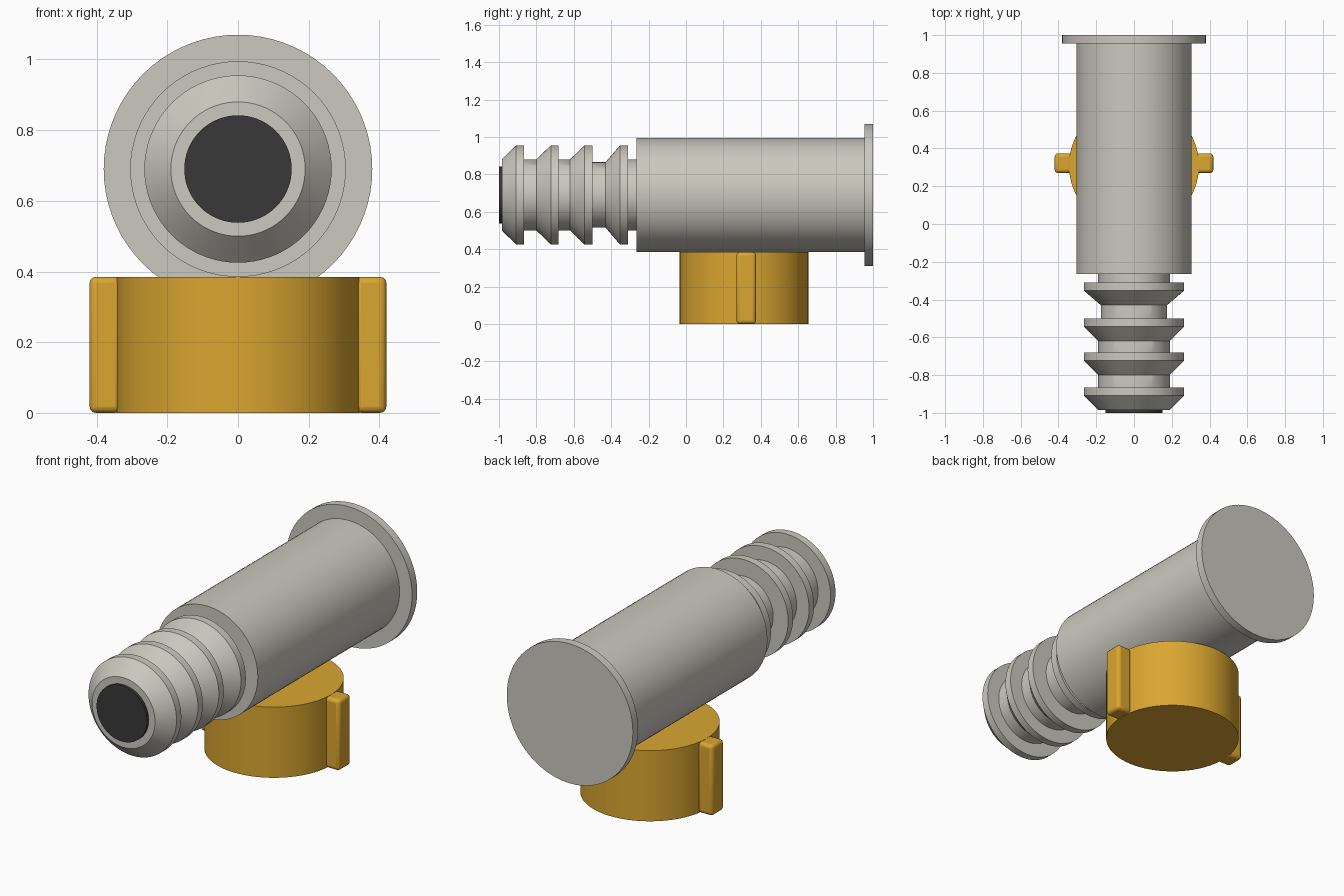
import bpy, bmesh, math

cube = bpy.data.objects.get("Cube")
if cube:
    bpy.data.objects.remove(cube, do_unlink=True)

AXIS_Z = 0.69
SEGMENTS = 72


def material(name, rgb):
    m = bpy.data.materials.new(name)
    m.use_nodes = True
    m.diffuse_color = (*rgb, 1)
    bsdf = next(n for n in m.node_tree.nodes if n.type == 'BSDF_PRINCIPLED')
    bsdf.inputs["Base Color"].default_value = (*rgb, 1)
    return m


grey = material("warm grey", (0.60, 0.58, 0.52))
gold = material("golden yellow", (0.70, 0.38, 0.03))
dark = material("dark bore", (0.04, 0.04, 0.04))


def finish(name, bm, mat):
    bmesh.ops.recalc_face_normals(bm, faces=bm.faces[:])
    mesh = bpy.data.meshes.new(name)
    bm.to_mesh(mesh)
    bm.free()
    mesh.materials.append(mat)
    obj = bpy.data.objects.new(name, mesh)
    bpy.context.collection.objects.link(obj)
    bpy.ops.object.select_all(action='DESELECT')
    obj.select_set(True)
    bpy.context.view_layer.objects.active = obj
    bpy.ops.object.shade_smooth_by_angle(angle=math.radians(30))
    return obj


def lathe_y(name, profile, mat):
    """Closed solid of revolution about the pipe axis from (y, radius) pairs."""
    bm = bmesh.new()
    angles = [2 * math.pi * i / SEGMENTS for i in range(SEGMENTS)]
    rings = [[bm.verts.new((r * math.sin(a), y, AXIS_Z + r * math.cos(a)))
              for a in angles] for y, r in profile]
    for low, high in zip(rings, rings[1:]):
        for i in range(SEGMENTS):
            j = (i + 1) % SEGMENTS
            bm.faces.new((low[i], low[j], high[j], high[i]))
    bm.faces.new(rings[0])
    bm.faces.new(rings[-1])
    return finish(name, bm, mat)


# Barbed hose tail: each barb is a cone, a short rim and a neck
barbs = []
starts = (-0.985, -0.80, -0.62, -0.43)
necks = (0.19, 0.19, 0.175, 0.19)
base = 0.19
for start, end, neck in zip(starts, starts[1:] + (-0.25,), necks):
    barbs += [(start, base), (start + 0.077, 0.265),
              (start + 0.119, 0.265), (start + 0.119, neck), (end, neck)]
    base = neck
lathe_y("hose_barb", barbs, grey)

# Dark opening at the tip
lathe_y("bore_opening", [(-1.0, 0.152), (-0.98, 0.152)], dark)

# Main barrel and end flange
lathe_y("barrel", [(-0.265, 0.305), (0.96, 0.305)], grey)
lathe_y("end_flange", [(0.955, 0.38), (1.0, 0.38)], grey)

# Round cap below the barrel
bm = bmesh.new()
bmesh.ops.create_cone(bm, cap_ends=True, segments=SEGMENTS,
                      radius1=0.344, radius2=0.344, depth=0.385)
bmesh.ops.translate(bm, verts=bm.verts, vec=(0, 0.31, 0.1925))
finish("cap", bm, gold)

# Rounded grip wings on both sides of the cap
for side, label in ((1, "left"), (-1, "right")):
    bm = bmesh.new()
    bmesh.ops.create_cube(bm, size=1)
    bmesh.ops.scale(bm, verts=bm.verts, vec=(0.09, 0.104, 0.385))
    bmesh.ops.translate(bm, verts=bm.verts, vec=(side * 0.375, 0.322, 0.1925))
    wing = finish("grip_wing_" + label, bm, gold)
    bevel = wing.modifiers.new("rounded edges", 'BEVEL')
    bevel.width = 0.018
    bevel.segments = 3
